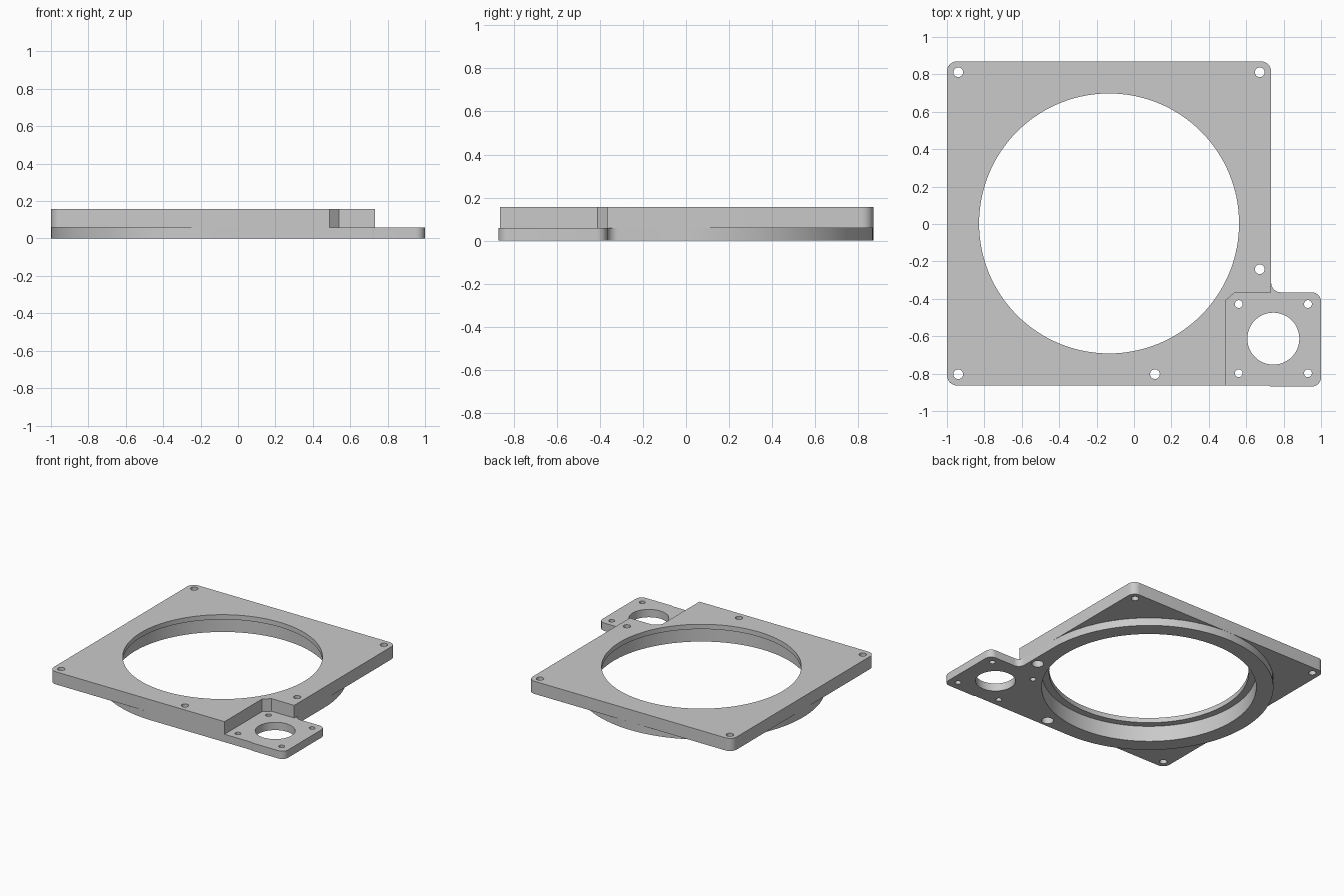
import bpy, bmesh, math
from mathutils import Vector

if "Cube" in bpy.data.objects:
    bpy.data.objects.remove(bpy.data.objects["Cube"])

grey = bpy.data.materials.new("light grey plastic")
grey.use_nodes = True
colour = (0.59, 0.59, 0.59, 1)
grey.diffuse_color = colour
grey.node_tree.nodes["Principled BSDF"].inputs["Base Color"].default_value = colour

# Main dimensions
LEFT, RIGHT, FRONT, BACK = -1.0, 0.7335, -0.8635, 0.8695
CX, CY = (LEFT + RIGHT) / 2, (FRONT + BACK) / 2
RIM = (RIGHT - LEFT) / 2
STEP, LEDGE, TOP = 0.06, 0.12, 0.157

bm = bmesh.new()


def arc(x, y, r, start, sweep, steps):
    return [Vector((x + r * math.cos(start + sweep * k / steps),
                    y + r * math.sin(start + sweep * k / steps)))
            for k in range(steps + 1)]


def circle(x, y, r):
    steps = 128 if r > 0.5 else 48 if r > 0.1 else 24
    return arc(x, y, r, 0, math.tau, steps)[:-1]


def rounded(corners):
    """Anticlockwise outline from (x, y, radius) corners."""
    points = []
    for i, (x, y, r) in enumerate(corners):
        p = Vector((x, y))
        if r == 0:
            points.append(p)
            continue
        a = (Vector(corners[i - 1][:2]) - p).normalized()
        b = (Vector(corners[(i + 1) % len(corners)][:2]) - p).normalized()
        half = a.angle(b) / 2
        c = p + (a + b).normalized() * r / math.sin(half)
        s = p + a * r / math.tan(half) - c
        e = p + b * r / math.tan(half) - c
        sweep = math.atan2(s.x * e.y - s.y * e.x, s.dot(e))
        points += arc(c.x, c.y, r, math.atan2(s.y, s.x), sweep, 32 if r > 0.5 else 8)
    return [p for i, p in enumerate(points) if (p - points[i - 1]).length > 1e-4]


def wall(outline, z0, z1, inward=False):
    """Upright band along an outline; inward for holes."""
    low = [bm.verts.new((p.x, p.y, z0)) for p in outline]
    high = [bm.verts.new((p.x, p.y, z1)) for p in outline]
    for i in range(len(outline)):
        face = bm.faces.new((low[i - 1], low[i], high[i], high[i - 1]))
        if inward:
            face.normal_flip()


def cap(z, up, *outlines):
    """Flat face at height z; every outline after the first is a hole."""
    edges = []
    for outline in outlines:
        ring = [bm.verts.new((p.x, p.y, z)) for p in outline]
        edges += [bm.edges.new((ring[i - 1], ring[i])) for i in range(len(ring))]
    filled = bmesh.ops.triangle_fill(bm, edges=edges, use_beauty=True)
    for face in filled["geom"]:
        if isinstance(face, bmesh.types.BMFace):
            face.normal_update()
            if (face.normal.z > 0) != up:
                face.normal_flip()


# Outlines of the upper plate, the notch over the motor pad and the lower body
notch = [(0.49, FRONT, 0), (0.49, -0.41, 0), (0.54, -0.365, 0), (RIGHT, -0.365, 0)]
pad_edge = [(0.72, FRONT, 0), (0.73, -BACK, 0), (1, -BACK, 0.05), (1, -0.365, 0.05)]
plate = rounded([(LEFT, FRONT, 0.055)] + notch +
                [(RIGHT, BACK, 0.055), (LEFT, BACK, 0.055)])
lower = rounded([(RIGHT, BACK, RIM), (LEFT, BACK, RIM), (LEFT, FRONT, RIM)] +
                pad_edge + [(RIGHT, -0.365, 0.05)])
fillet = arc(RIGHT + 0.05, -0.315, 0.05, -math.pi / 2, -math.pi / 2, 8)
pad = rounded(pad_edge + [(RIGHT + 0.05, -0.365, 0)]) + fillet[1:] + [
    Vector(p[:2]) for p in reversed(notch)]

# Openings
opening, bore = circle(CX, CY, 0.695), circle(CX, CY, 0.747)
corner_spots = {(1, 1): (0.672, 0.811), (-1, 1): (-0.94, 0.811),
                (-1, -1): (-0.94, -0.803)}
corner_holes = [circle(x, y, 0.026) for x, y in corner_spots.values()]
sunk_spots = [(0.672, -0.242), (0.112, -0.803)]
sunk_holes = [circle(x, y, 0.026) for x, y in sunk_spots]
counterbores = [circle(x, y, 0.042) for x, y in sunk_spots]
motor_holes = [circle(0.745, -0.613, 0.139)] + [
    circle(0.745 + sx * 0.185, -0.613 + sy * 0.185, 0.021)
    for sx in (-1, 1) for sy in (-1, 1)]

# Outer sides
wall(plate, STEP, TOP)
wall(lower, 0, STEP)

# Top, underside, pad top and inner ledge
cap(TOP, True, plate, opening, *corner_holes, *sunk_holes)
cap(0, False, lower, bore, *counterbores, *motor_holes)
cap(STEP, True, pad, *motor_holes)
cap(LEDGE, False, bore, opening)

# Corner undersides outside the round rim
for (sx, sy), hole in zip(corner_spots, corner_holes):
    tip = rounded([(CX + sx * RIM, CY, 0),
                   (CX + sx * RIM, CY + sy * RIM, 0.055),
                   (CX, CY + sy * RIM, 0)])
    curve = arc(CX, CY, RIM, sy * math.pi / 2, -sx * sy * math.pi / 2, 32)
    if sx < 0:
        curve = arc(CX, CY, RIM, sy * math.pi / 2, sy * math.pi / 2, 32)
    cap(STEP, False, tip + curve[1:-1], hole)

# Hole walls
wall(opening, LEDGE, TOP, True)
wall(bore, 0, LEDGE, True)
for hole in corner_holes + sunk_holes:
    wall(hole, STEP, TOP, True)
for hole in motor_holes + counterbores:
    wall(hole, 0, STEP, True)
for hole, sink in zip(sunk_holes, counterbores):
    cap(STEP, False, sink, hole)

bmesh.ops.remove_doubles(bm, verts=bm.verts, dist=1e-5)
mesh = bpy.data.meshes.new("mounting_plate")
bm.to_mesh(mesh)
bm.free()
mesh.materials.append(grey)
body = bpy.data.objects.new("mounting_plate", mesh)
bpy.context.collection.objects.link(body)

bpy.ops.object.select_all(action="DESELECT")
body.select_set(True)
bpy.context.view_layer.objects.active = body
bpy.ops.object.shade_smooth_by_angle(angle=math.radians(30))
